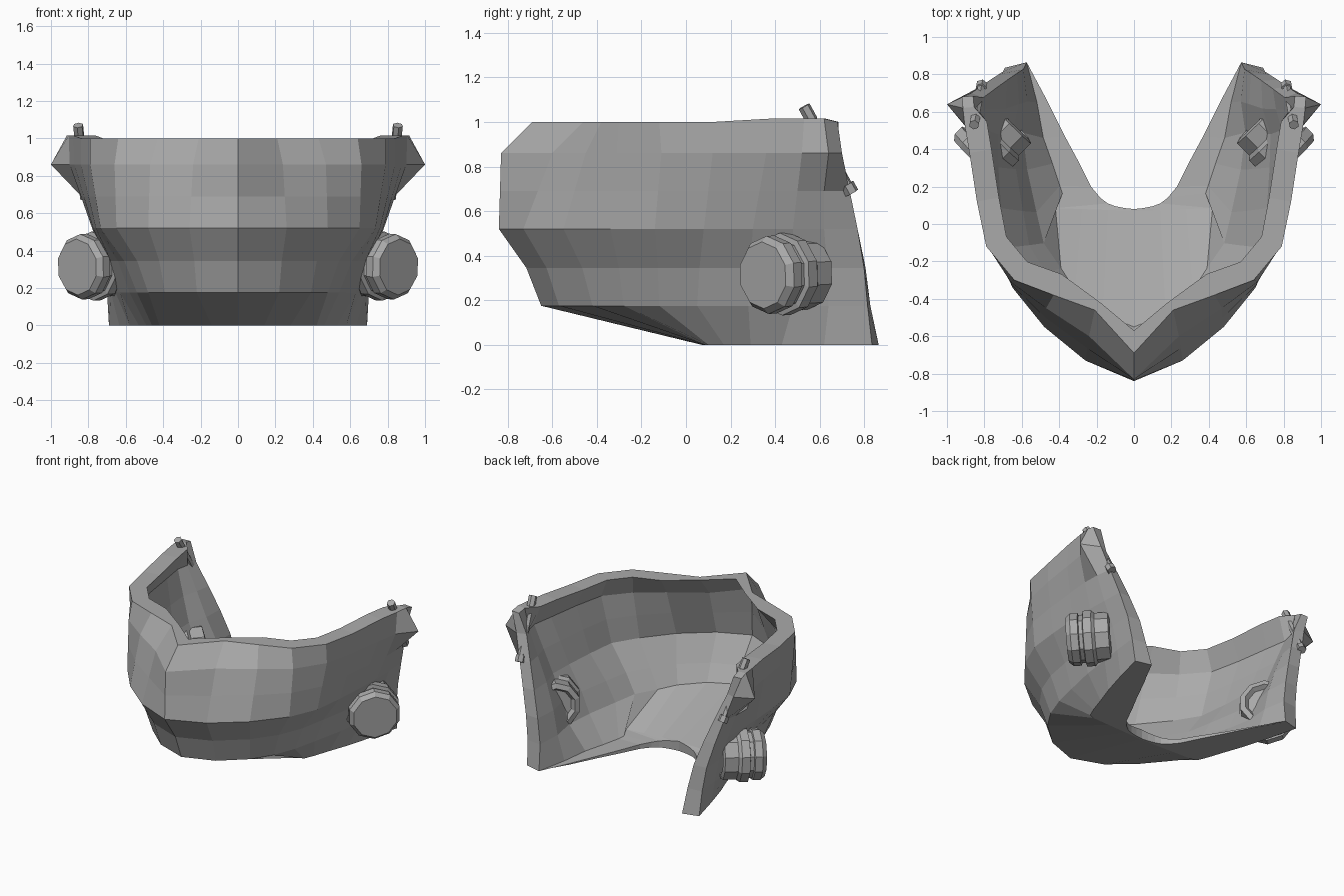
import bpy, bmesh
from mathutils import Vector

cube = bpy.data.objects.get("Cube")
if cube:
    bpy.data.objects.remove(cube, do_unlink=True)

# single grey material
grey = bpy.data.materials.new("plain_grey")
grey.use_nodes = True
colour = (0.4, 0.4, 0.4, 1)
grey.diffuse_color = colour
grey.node_tree.nodes["Principled BSDF"].inputs["Base Color"].default_value = colour


def make_object(name, bm):
    bmesh.ops.recalc_face_normals(bm, faces=bm.faces)
    mesh = bpy.data.meshes.new(name)
    bm.to_mesh(mesh)
    bm.free()
    mesh.materials.append(grey)
    obj = bpy.data.objects.new(name, mesh)
    bpy.context.collection.objects.link(obj)
    return obj


def mirror(obj, merge):
    mod = obj.modifiers.new("mirror", "MIRROR")
    mod.use_mirror_merge = merge
    mod.use_clip = merge


# half outlines of the jaw shell, from the front centre to the rear edge
rim = [(0, -.69), (.21, -.46), (.43, -.38), (.64, -.3), (.79, -.12),
       (.84, .12), (.88, .38), (.905, .53), (.915, .62), (.92, .68)]
brow = [(0, -.83), (.24, -.6), (.47, -.45), (.66, -.31), (.79, -.11),
        (.84, .12), (.875, .36), (.9, .52), (.9, .62), (.87, .7)]
belly = [(0, -.84), (.26, -.73), (.48, -.55), (.65, -.34), (.735, -.14),
         (.76, .08), (.775, .3), (.78, .48), (.775, .62), (.77, .77)]
chin = [(0, -.65), (.22, -.57), (.39, -.42), (.48, -.28), (.54, -.12),
        (.58, .05), (.63, .28), (.655, .48), (.68, .64), (.7, .815)]
# lower corner of the side walls, and the open edge of the floor
keel = [(0, .07), (.14, .075), (.28, .08), (.42, .085), (.46, .1),
        (.49, .17), (.53, .29), (.58, .43), (.635, .62), (.69, .835)]
lip = [(0, .08), (.05, .085), (.1, .095), (.14, .11), (.18, .14),
       (.23, .2), (.3, .34), (.37, .47), (.47, .67), (.57, .84)]


def blend(a, b, t):
    return [tuple(Vector(p).lerp(Vector(q), t)) for p, q in zip(a, b)]


levels = [(1, rim), (.86, brow), (.69, blend(brow, belly, .5)), (.52, belly),
          (.345, blend(belly, chin, .65)), (.175, chin), (0, keel)]
last = len(rim) - 1


def floor_lift(c):
    return .07 * (1 - c / last)


def wall_depth(c, z):
    """Thick around the open edges, thin in the middle of the wall."""
    if c >= last - 1:
        return .12 - .06 * z
    if z == 1:
        return .05 if c == 1 else .12
    if z == 0:
        return 0 if c < 4 else .1
    if z < .2:
        return .1 if c < 4 else .06
    return .08 if c < 4 else .05


def inner_point(row, c, z):
    """Move an outline point inward along its horizontal normal."""
    p = Vector(row[c])
    before = Vector(row[c - 1]) if c else Vector((-row[1][0], row[1][1]))
    after = Vector(row[min(c + 1, last)])
    along = (after - before).normalized()
    depth = wall_depth(c, z)
    x = 0 if c == 0 else p.x - along.y * depth
    return (x, p.y + along.x * depth, z + (floor_lift(c) if z < .2 else 0))


# jaw shell: outer skin, inner skin, top rim, floor lip and rear edges
bm = bmesh.new()
outer = [[bm.verts.new((x, y, z)) for x, y in row] for z, row in levels]
inner = [[bm.verts.new(inner_point(row, c, z)) for c in range(last + 1)]
         for z, row in levels]
outer.append([bm.verts.new((x, y, 0)) for x, y in lip])
inner.append([bm.verts.new((x, y, floor_lift(c))) for c, (x, y) in enumerate(lip)])
outer[1][last - 1].co = (1, .64, .86)  # pointed strap corner
for r in range(len(levels)):
    for c in range(last):
        for skin in (outer, inner):
            bm.faces.new((skin[r][c], skin[r][c + 1],
                          skin[r + 1][c + 1], skin[r + 1][c]))
    bm.faces.new((outer[r][last], inner[r][last],
                  inner[r + 1][last], outer[r + 1][last]))
for r in (0, -1):
    for c in range(last):
        bm.faces.new((outer[r][c], outer[r][c + 1],
                      inner[r][c + 1], inner[r][c]))
for v in outer[0][-4:-1] + inner[0][-4:-1]:
    v.co.z += .015  # slight rise of the rim near the straps
mirror(make_object("jaw_shell", bm), True)


def lathe(name, start, direction, profile, sides):
    """Stack rings of (distance, radius) along a direction and cap the ends."""
    bm = bmesh.new()
    turn = Vector(direction).to_track_quat("Z", "Y")
    rings = []
    for dist, radius in profile:
        ring = bmesh.ops.create_circle(bm, segments=sides, radius=radius)["verts"]
        for v in ring:
            v.co = turn @ (v.co + Vector((0, 0, dist))) + Vector(start)
        rings.append(ring)
    for a, b in zip(rings, rings[1:]):
        for i in range(sides):
            j = (i + 1) % sides
            bm.faces.new((a[i], a[j], b[j], b[i]))
    bm.faces.new(rings[0])
    bm.faces.new(rings[-1])
    mirror(make_object(name, bm), False)


# stepped filter canisters passing through the cheeks, dished at the back
lathe("filter_canister", (.86, .345, .312), (-.7, .7, .04),
      [(0, .12), (0, .15), (.03, .175), (.08, .175), (.085, .16),
       (.11, .16), (.115, .185), (.17, .185), (.19, .165), (.28, .165),
       (.29, .13), (.26, .11)], 10)

# strap rods with a small end knob behind the upper corners
top, bottom = Vector((.855, .53, 1.07)), Vector((.815, .74, .69))
span = bottom - top
lathe("strap_rod", top, span,
      [(0, .028), (.07, .028), (.08, .022), (span.length, .022)], 6)
lathe("strap_knob", bottom - span * .08, span, [(0, .032), (.045, .032)], 6)
